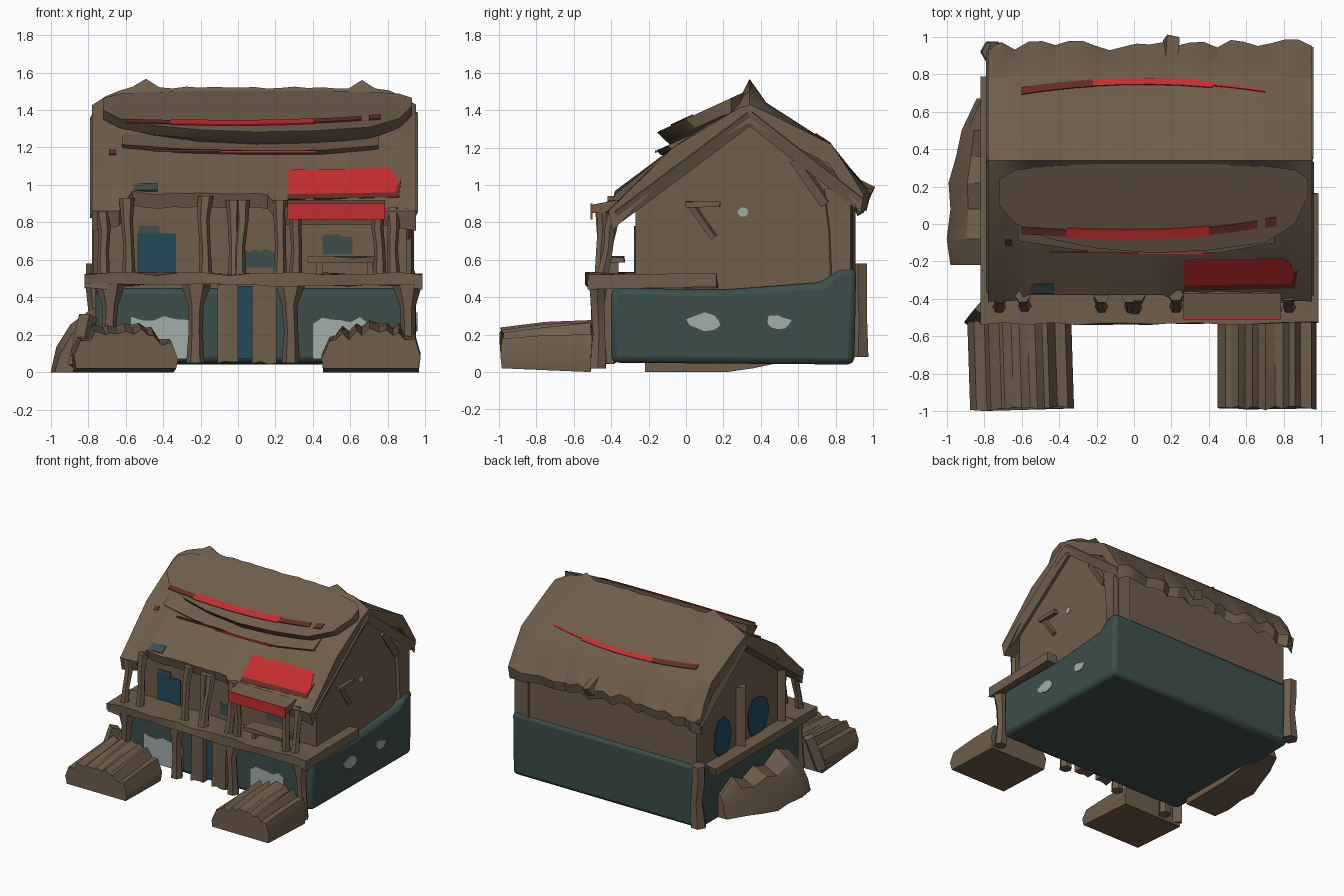
import bpy, bmesh, math, random
from mathutils import Vector

random.seed(4)
old = bpy.data.objects.get("Cube")
if old:
    bpy.data.objects.remove(old, do_unlink=True)


def material(name, r, g, b):
    m = bpy.data.materials.new(name)
    m.use_nodes = True
    m.diffuse_color = (r, g, b, 1)
    m.node_tree.nodes["Principled BSDF"].inputs["Base Color"].default_value = (r, g, b, 1)
    return m


BROWN = material("brown wood", 0.16, 0.11, 0.07)
TEAL = material("dark teal", 0.045, 0.078, 0.07)
BLUE = material("deep blue", 0.016, 0.067, 0.11)
GREY = material("pale grey", 0.37, 0.42, 0.41)
RED = material("red", 0.56, 0.026, 0.028)
DARK_RED = material("dark red", 0.13, 0.025, 0.02)
parts = []


def jit(a):
    return random.uniform(-a, a)


def loft(name, rings, mat):
    """Skin a row of closed rings and cap both ends."""
    bm = bmesh.new()
    rows = [[bm.verts.new(p) for p in ring] for ring in rings]
    n = len(rows[0])
    for a, b in zip(rows, rows[1:]):
        for i in range(n):
            j = (i + 1) % n
            bm.faces.new((a[i], a[j], b[j], b[i]))
    bm.faces.new(rows[0])
    bm.faces.new(rows[-1])
    bmesh.ops.recalc_face_normals(bm, faces=bm.faces)
    me = bpy.data.meshes.new(name)
    bm.to_mesh(me)
    bm.free()
    me.materials.append(mat)
    ob = bpy.data.objects.new(name, me)
    bpy.context.collection.objects.link(ob)
    parts.append(ob)
    return ob


def box(name, xr, yr, zr, mat=BROWN, wob=0.0, steps=1):
    rings = []
    for i in range(steps + 1):
        x = xr[0] + (xr[1] - xr[0]) * i / steps
        rings.append([(x, y + jit(wob), z + jit(wob)) for y, z in
                      ((yr[0], zr[0]), (yr[1], zr[0]), (yr[1], zr[1]), (yr[0], zr[1]))])
    return loft(name, rings, mat)


def post(name, x, y, z0, z1, w, flare=1.0, lean=0.0):
    """Rough hexagonal post, widening towards the top."""
    rings = []
    for t, s in ((0, 1.15), (0.4, 0.9), (0.72, 1), (1, flare)):
        cx, cy = x + jit(0.008), y + lean * t + jit(0.008)
        rings.append([(cx + w * s * math.cos(k * math.pi / 3),
                       cy + w * min(s, 1.2) * math.sin(k * math.pi / 3),
                       z0 + (z1 - z0) * t) for k in range(6)])
    return loft(name, rings, BROWN)


def beam(name, p, q, w):
    """Square timber between two points."""
    p, q = Vector(p), Vector(q)
    d = (q - p).normalized()
    u = d.cross(Vector((0.3, 0.2, 1))).normalized()
    v = d.cross(u)
    return loft(name, [[c + (u * a + v * b) * w for a, b in ((1, 1), (-1, 1), (-1, -1), (1, -1))]
                       for c in (p, q)], BROWN)


def patch(name, pts, normal, mat):
    """Thin painted plate on a surface."""
    n = Vector(normal).normalized()
    loft(name, [[Vector(p) - n * 0.003 for p in pts], [Vector(p) + n * 0.005 for p in pts]], mat)


def side_patch(name, x, y, z, ry, rz, mat, n=10, rough=0.25):
    pts = []
    for k in range(n):
        a = 2 * math.pi * (k + 0.5) / n
        s = 1 + jit(rough)
        pts.append((x, y + ry * s * math.cos(a), z + rz * s * math.sin(a)))
    patch(name, pts, (1 if x > 0 else -1, 0, 0), mat)


def front_patch(name, y, xr, zr, mat, rough=0.0):
    n = 6
    xs = [xr[0] + (xr[1] - xr[0]) * i / n for i in range(n + 1)]
    pts = [(xr[0], y, zr[0]), (xr[1], y, zr[0])] + [(x, y, zr[1] + jit(rough)) for x in xs[::-1]]
    patch(name, pts, (0, -1, 0), mat)


# Walls: wide painted base and timber upper floor with gables
base = [(-0.4, 0.05), (0.9, 0.04), (0.91, 0.56), (0.81, 0.55), (0.73, 0.48), (0.2, 0.44), (-0.4, 0.45)]
ob = loft("lower_walls", [[(x, y, z) for y, z in base] for x in (-0.76, 0.95)], TEAL)
bev = ob.modifiers.new("soft_edges", "BEVEL")
bev.width, bev.segments = 0.035, 2
gable = [(-0.27, 0.42), (0.89, 0.42), (0.89, 1.01), (0.76, 1.18), (0.34, 1.42), (-0.05, 1.17), (-0.27, 0.96)]
loft("upper_walls", [[(x, y, z) for y, z in gable] for x in (-0.72, 0.9)], BROWN)

# Main roof: sagging ridge, ragged eaves, lifted front eave over the balcony
rings = []
for i in range(25):
    t = i / 24
    x = -0.78 + 1.73 * t
    end = max(0, 1 - min(t, 1 - t) / 0.1)
    spike = 0.045 if i in (4, 20) else 0
    ey, ez = (-0.38, 0.958 + jit(0.012)) if -0.62 < x < 0.2 else (-0.41 + jit(0.01), 0.86)
    top = [(ey, ez), (-0.07, 1.2), (0.28, 1.45 - end * 0.04),
           (0.34, 1.52 + spike - end * 0.09 + jit(0.006)), (0.43, 1.44 - end * 0.05),
           (0.78, 1.215), (0.87, 1.09 + jit(0.012)), (0.955 + jit(0.03), 0.96 + jit(0.025))]
    thick = 0.075 + 0.03 * end
    under = [(y * 0.97 + 0.01, z - thick) for y, z in reversed(top)]
    rings.append([(x, y, z) for y, z in top + under])
loft("main_roof", rings, BROWN)


# Raised shingle layers on the front slope, undercut and filled down to the roof
def layer(name, stations, z0, thick, undercut):
    rings = []
    for x, yf, yb in stations:
        zf, zb = (z0 + 0.46 * (y + 0.15) for y in (yf, yb))
        rings.append([(x, yf + undercut, zf - thick), (x, yf, zf), (x, yb, zb), (x, yb, zb - 0.1),
                      (x, yf + 0.1, min(yf + 1.345, zf - thick))])
    loft(name, rings, BROWN)


layer("upper_roof_layer", [(-0.72, 0.1, 0.24), (-0.63, 0, 0.29), (-0.45, -0.08, 0.31), (-0.2, -0.13, 0.32),
      (0.1, -0.155, 0.32), (0.4, -0.14, 0.32), (0.7, -0.1, 0.31), (0.86, 0, 0.29), (0.93, 0.15, 0.24)],
      1.285, 0.05, 0.05)
layer("middle_roof_layer", [(-0.62, -0.09, 0.1), (-0.3, -0.14, 0.1), (0.1, -0.16, 0.1),
      (0.45, -0.155, 0.1), (0.75, -0.1, 0.1)], 1.188, 0.022, 0.025)
for x in (-0.745, 0.915):
    for y, z in ((-0.37, 0.84), (0.93, 0.91)):
        beam("gable_board", (x, y, z), (x, 0.34, 1.37), 0.035)
beam("roof_stub", (0.19, 0.85, 1.02), (0.2, 0.99, 0.95), 0.035)


# Red worn bands along the roof
def band(name, x0, x1, w, mat):
    xs = [x0 + (x1 - x0) * i / 5 for i in range(6)]
    mid = [(x, -0.055 + 0.12 * max(0, x) ** 2 + 0.06 * min(0, x) ** 2) for x in xs]
    edge = [(x, y - w) for x, y in mid] + [(x, y + w) for x, y in reversed(mid)]
    patch(name, [(x, y, 1.287 + 0.46 * (y + 0.15)) for x, y in edge], (0, -0.46, 1), mat)


def back_band(name, x0, x1, w, mat):
    xs = [x0 + (x1 - x0) * i / 4 for i in range(5)]
    mid = [(x, 0.76 - 0.12 * (x - 0.05) ** 2) for x in xs]
    edge = [(x, y - w) for x, y in mid] + [(x, y + w) for x, y in reversed(mid)]
    patch(name, [(x, y, 1.217 + 0.643 * (0.78 - y)) for x, y in edge], (0, 0.643, 1), mat)


band("red_band", -0.36, 0.4, 0.026, RED)
band("worn_band_left", -0.6, -0.36, 0.018, DARK_RED)
band("worn_band_right", 0.4, 0.66, 0.02, DARK_RED)
band("worn_band_spot", 0.7, 0.76, 0.024, DARK_RED)
back_band("back_red_band", -0.22, 0.42, 0.016, RED)
back_band("back_red_tip", 0.42, 0.7, 0.006, RED)
back_band("back_worn_band", -0.6, -0.22, 0.018, DARK_RED)
front_patch("layer_red_streak", -0.16, (-0.1, 0.42), (1.17, 1.184), RED)
front_patch("layer_worn_streak", -0.148, (-0.45, -0.1), (1.176, 1.19), DARK_RED)


# Painted patches on the lower front slope
def slope_patch(name, corners, mat, slope=1.0):
    patch(name, [(x, y, 1.202 + slope * (y + 0.07)) for x, y in corners], (0, -slope, 1), mat)


slope_patch("red_roof_patch", [(0.265, -0.325), (0.84, -0.315), (0.855, -0.27), (0.83, -0.2), (0.79, -0.185), (0.265, -0.195)], RED)
slope_patch("red_patch_border", [(0.265, -0.352), (0.86, -0.34), (0.87, -0.25), (0.855, -0.27), (0.84, -0.315), (0.265, -0.325)], DARK_RED)
slope_patch("teal_roof_patch", [(-0.56, -0.37), (-0.43, -0.37), (-0.43, -0.32), (-0.55, -0.32)], TEAL, 0.778)
slope_patch("worn_roof_spot", [(-0.69, -0.11), (-0.65, -0.11), (-0.65, -0.085), (-0.69, -0.085)], DARK_RED)

# Balcony deck with side returns
box("balcony_deck", (-0.82, 0.98), (-0.53, -0.25), (0.465, 0.525), wob=0.01, steps=14)
box("left_ledge", (0.9, 0.985), (-0.52, 0.17), (0.45, 0.52), wob=0.01)
box("right_ledge", (-0.82, -0.7), (-0.52, 0.78), (0.45, 0.52), wob=0.01)

# Ground floor posts and the leaning balcony posts above
for x, z in ((-0.69, 0.02), (-0.23, 0.05), (0.28, 0.05), (0.91, 0.02)):
    post("lower_post", x, -0.47, z, 0.48, 0.042, 2.0)
for x, top in ((-0.72, 0.86), (-0.59, 0.93), (-0.18, 0.94), (-0.02, 0.92), (0.015, 0.92), (0.22, 0.92), (0.83, 0.88)):
    post("balcony_post", x, -0.45, 0.5, top, 0.032, 1.3, 0.07)
for x in (0.31, 0.75):
    post("awning_post", x, -0.45, 0.5, 0.88, 0.032)

# Awning with red front board
loft("awning", [[(x, -0.5, 0.85), (x, -0.5, 0.895), (x, -0.37, 0.92), (x, -0.33, 0.86)] for x in (0.265, 0.785)], BROWN)
box("awning_front", (0.265, 0.785), (-0.51, -0.5), (0.815, 0.9), RED)
# Balcony seat
box("balcony_seat", (0.37, 0.74), (-0.46, -0.33), (0.585, 0.615), wob=0.006, steps=3)
for x in (0.42, 0.69):
    box("seat_leg", (x, x + 0.03), (-0.42, -0.36), (0.51, 0.59))

# Painted windows, door and worn panels on the front
front_patch("upper_window", -0.272, (-0.54, -0.33), (0.53, 0.74), BLUE)
front_patch("upper_window_top", -0.272, (-0.53, -0.42), (0.74, 0.78), TEAL)
front_patch("teal_panel_middle", -0.272, (0.03, 0.21), (0.56, 0.65), TEAL, 0.01)
front_patch("teal_panel_side", -0.272, (0.45, 0.61), (0.63, 0.73), TEAL, 0.01)
front_patch("worn_wall_left", -0.402, (-0.57, -0.22), (0.07, 0.285), GREY, 0.015)
front_patch("worn_wall_right", -0.402, (0.4, 0.7), (0.07, 0.275), GREY, 0.02)
front_patch("door_gap", -0.405, (-0.01, 0.08), (0.07, 0.46), BLUE)
for x0, x1 in ((-0.11, 0.0), (0.075, 0.205)):
    box("door_board", (x0, x1), (-0.45, -0.38), (0.05, 0.47), wob=0.008, steps=3)

# Side details
for y, z, ry, rz in ((0.1, 0.265, 0.085, 0.045), (0.49, 0.265, 0.07, 0.04)):
    side_patch("pale_wall_spot", 0.952, y, z, ry, rz, GREY)
side_patch("gable_spot", 0.902, 0.305, 0.855, 0.028, 0.026, GREY, 8, 0)
for y, ry in ((0.56, 0.11), (0.1, 0.14)):
    side_patch("side_window", -0.722, y, 0.66, ry, 0.17, BLUE, 9, 0.08)
box("gable_shelf", (0.88, 0.935), (0, 0.18), (0.88, 0.91), wob=0.006)
beam("gable_brace", (0.905, 0.03, 0.89), (0.905, 0.15, 0.72), 0.016)
beam("gable_timber", (0.905, 0.58, 1.14), (0.905, 0.75, 0.9), 0.025)
loft("back_left_corner", [[(0.8, 0.74, z), (0.925, 0.74 + s, z), (0.94, 0.88, z), (0.8, 0.905, z)]
                          for z, s in ((0.5, 0.04), (0.75, 0.03), (0.98, 0))], BROWN)
beam("side_window_post", (-0.73, 0.33, 0.5), (-0.73, 0.33, 1.0), 0.035)
beam("side_window_post", (-0.73, -0.2, 0.5), (-0.73, -0.2, 0.98), 0.03)
post("back_corner_post", -0.75, 0.92, 0.08, 0.58, 0.055)


# Split log stacks in front, grooved along their length
def log_stack(name, x0, x1, peak, skew):
    n = 15
    tops = []
    for i in range(n):
        t = i / (n - 1)
        h = peak * (0.4 + 0.6 * math.sin(math.pi * t) ** 0.6)
        x = x0 + (x1 - x0) * t + (jit(0.012) if 0 < i < n - 1 else 0)
        tops.append((x, h + (0.02 if i % 2 else -0.015) + jit(0.018)))
    rings = []
    for y, s, k in ((-0.985, 0.84, 1), (-0.75, 0.93, 0.5), (-0.51, 1.0, 0)):
        dx = skew * k
        rings.append([(x0 + 0.01 + dx, y, 0.02 * k)]
                     + [(x + dx, y + (jit(0.015) if k != 0.5 else 0), z * s + jit(0.008)) for x, z in tops]
                     + [(x1 - 0.01 + dx, y, 0.02 * k)])
    loft(name, rings, BROWN)


log_stack("right_log_stack", -0.89, -0.335, 0.26, 0.015)
log_stack("left_log_stack", 0.445, 0.975, 0.265, 0.0)
beam("leaning_log", (-0.86, -0.52, 0.03), (-0.8, -0.45, 0.3), 0.035)

# Rubble bank against the side wall
rings = []
for y, out, h, low in ((-0.22, 0.97, 0.28, 0), (-0.08, 0.99, 0.34, 0), (0.08, 0.97, 0.26, 0), (0.22, 0.98, 0.31, 0),
                       (0.36, 0.94, 0.26, 0.02), (0.5, 0.91, 0.33, 0.05), (0.67, 0.83, 0.24, 0.06)):
    rings.append([(-0.7, y, low), (-out - 0.01, y, low), (-out + 0.02, y, 0.12 + jit(0.025)),
                  (-0.5 * out - 0.4, y, h * 0.8 + jit(0.03)), (-0.78, y, h), (-0.7, y, h)])
loft("side_rubble", rings, BROWN)

# Soft shading with sharp edges kept
for ob in bpy.context.selected_objects:
    ob.select_set(False)
for ob in parts:
    ob.select_set(True)
bpy.context.view_layer.objects.active = parts[0]
bpy.ops.object.shade_smooth_by_angle(angle=math.radians(25))
